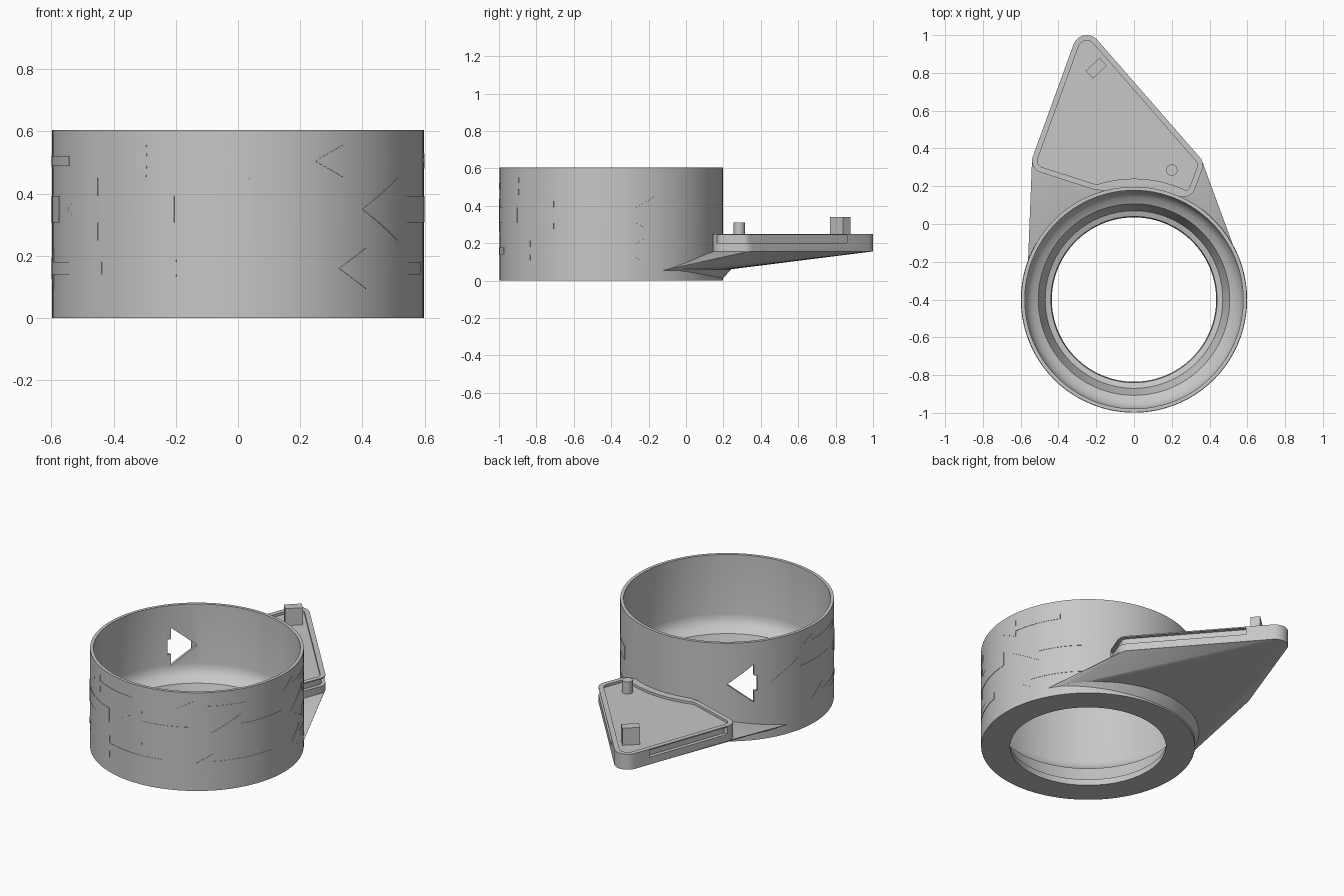
import bpy, bmesh
from math import sin, cos, pi, radians
from mathutils import Matrix, Vector

cube = bpy.data.objects.get("Cube")
if cube:
    bpy.data.objects.remove(cube, do_unlink=True)

CY = -0.4       # ring centre in y
R = 0.597       # ring outer radius
SHADE = (0.57, 0.57, 0.57, 1)

grey = bpy.data.materials.new("plain grey")
grey.use_nodes = True
grey.diffuse_color = SHADE
grey.node_tree.nodes["Principled BSDF"].inputs["Base Color"].default_value = SHADE


def finish(name, bm):
    bmesh.ops.recalc_face_normals(bm, faces=bm.faces[:])
    mesh = bpy.data.meshes.new(name)
    bm.to_mesh(mesh)
    bm.free()
    mesh.materials.append(grey)
    ob = bpy.data.objects.new(name, mesh)
    bpy.context.collection.objects.link(ob)
    return ob


def smooth(ob, angle=30):
    bpy.ops.object.select_all(action='DESELECT')
    ob.select_set(True)
    bpy.context.view_layer.objects.active = ob
    bpy.ops.object.shade_smooth_by_angle(angle=radians(angle))


def cut(ob, cutter):
    """Subtract the cutter from the object, then drop the cutter."""
    cutter.hide_render = True
    mod = ob.modifiers.new("cut", 'BOOLEAN')
    mod.operation, mod.solver, mod.object = 'DIFFERENCE', 'EXACT', cutter
    bpy.context.view_layer.objects.active = ob
    bpy.ops.object.modifier_apply(modifier=mod.name)
    bpy.data.objects.remove(cutter, do_unlink=True)


def ring_point(az, r, z):
    a = radians(az)
    return Vector((r * cos(a), CY + r * sin(a), z))


def bridge(bm, a, b):
    """Join two closed loops of equal length with quads."""
    for j in range(len(a)):
        k = (j + 1) % len(a)
        bm.faces.new((a[j], a[k], b[k], b[j]))


def lathe(name, profile, steps=128):
    bm = bmesh.new()
    loops = [[bm.verts.new(ring_point(360 * i / steps, r, z)) for r, z in profile]
             for i in range(steps)]
    for i in range(steps):
        bridge(bm, loops[i], loops[(i + 1) % steps])
    return finish(name, bm)


def hull(name, points):
    bm = bmesh.new()
    for p in points:
        bm.verts.new(p)
    res = bmesh.ops.convex_hull(bm, input=bm.verts[:])
    loose = {g for g in res["geom_interior"] + res["geom_unused"]
             if isinstance(g, bmesh.types.BMVert)}
    bmesh.ops.delete(bm, geom=list(loose), context='VERTS')
    bmesh.ops.dissolve_limit(bm, angle_limit=0.002, verts=bm.verts[:], edges=bm.edges[:])
    return finish(name, bm)


def cylinder(name, x, y, r, z0, z1, steps=128):
    bm = bmesh.new()
    bmesh.ops.create_cone(bm, cap_ends=True, segments=steps, radius1=r, radius2=r, depth=z1 - z0)
    bmesh.ops.translate(bm, verts=bm.verts[:], vec=(x, y, (z0 + z1) / 2))
    return finish(name, bm)


def box(name, centre, size, angle=0):
    bm = bmesh.new()
    bmesh.ops.create_cube(bm, size=1)
    bm.transform(Matrix.Translation(centre) @ Matrix.Rotation(angle, 4, 'Z')
                 @ Matrix.Diagonal((*size, 1)))
    return finish(name, bm)


def wrapped_arrow(name, tip, base, tail, z, head, shaft, r0, r1):
    """Solid arrow bent round the ring, pointing to a smaller azimuth."""
    bm = bmesh.new()
    sections = [(tip + (base - tip) * i / 6, 0.001 + head * i / 6) for i in range(7)]
    start = base + 0.1
    sections += [(start + (tail - start) * i / 12, shaft) for i in range(13)]
    cols = [[bm.verts.new(ring_point(az, r, z + s * h))
             for r, s in ((r0, -1), (r1, -1), (r1, 1), (r0, 1))] for az, h in sections]
    for a, b in zip(cols, cols[1:]):
        bridge(bm, a, b)
    bm.faces.new(cols[0])
    bm.faces.new(cols[-1])
    return finish(name, bm)


# Ring with a thin wall, rounded inner ledge and bottom lip, pierced by one arrow
wall = lathe("ring_wall", [(R, 0), (R, 0.605), (0.578, 0.605), (0.578, 0.24), (0.574, 0.215),
                           (0.562, 0.19), (0.54, 0.167), (0.507, 0.15), (0.47, 0.05),
                           (0.44, 0.04), (0.435, 0)])
cut(wall, wrapped_arrow("arrow_cutter", 125, 139.5, 141.5, 0.35, 0.115, 0.047, 0.55, 0.65))
smooth(wall)

# Three rows of shallow arrows: height, head, shaft, head arc, full arc, tips
rows = [("upper", 0.505, 0.05, 0.016, 9.5, 37, (168, 231, 294.6, 358)),
        ("middle", 0.35, 0.1, 0.042, 17, 46, (150, 204, 257, 312, 6)),
        ("lower", 0.16, 0.065, 0.02, 10.5, 46, (177, 240, 303, 7))]
for label, z, head, shaft, head_arc, arc, tips in rows:
    for i, tip in enumerate(tips):
        smooth(wrapped_arrow(f"{label}_arrow_{i + 1}", tip, tip + head_arc, tip + arc,
                             z, head, shaft, 0.59, R + 0.002))

# Rounded plate corners: x, y, radius
corners = [(-0.25, 0.925, 0.075), (-0.475, 0.335, 0.065), (-0.2, 0.21, 0.03),
           (0.265, 0.205, 0.06), (0.3, 0.31, 0.065)]


def outline(z, inset=0):
    return [Vector((x + (r - inset) * cos(t * pi / 12), y + (r - inset) * sin(t * pi / 12), z))
            for x, y, r in corners for t in range(24)]


def ring_cutter(r=0.588):
    return cylinder("ring_cutter", 0, CY, r, -0.1, 0.8)


# Plate with a shallow recess in the top
plate = hull("wing_plate", outline(0.155) + outline(0.25))
cut(plate, ring_cutter())
recess = hull("recess_cutter", outline(0.235, 0.029) + outline(0.3, 0.029))
cut(recess, ring_cutter(0.64))
cut(plate, recess)

# Long slots in both slanting sides, the right one running round its corner
slots = hull("slot_cutter", outline(0.2, -0.05) + outline(0.243, -0.05))
cut(slots, hull("slot_core", outline(0.1, 0.022) + outline(0.3, 0.022)))
cut(slots, box("slot_limit", (0, 1.36, 0.2), (2, 1, 1)))
cut(slots, box("slot_limit", (0, -0.335, 0.2), (2, 1, 1)))
cut(slots, box("slot_limit", (-0.9, -0.14, 0.2), (2, 1, 1)))
cut(plate, slots)
smooth(plate)

# Tapering body that joins the plate to the ring
arc = [ring_point(az, R, 0.055) for az in range(28, 163, 3)]
body = hull("wing_body", outline(0.156) + arc)
cut(body, ring_cutter())
smooth(body, 25)

# Small flare under the body, fading out towards both ends
flare_points = []
for az in range(36, 157, 4):
    swell = sin(pi * (az - 32) / 128)
    flare_points += [ring_point(az, R, 0.06 - 0.05 * swell), ring_point(az, R, 0.065),
                     ring_point(az, R + 0.045 * swell, 0.06)]
flare = hull("wing_flare", flare_points)
cut(flare, ring_cutter())
smooth(flare)

# Locating peg and block on the plate
smooth(cylinder("round_peg", 0.2, 0.285, 0.03, 0.22, 0.31, 32))
box("square_block", (-0.2, 0.825, 0.28), (0.1, 0.056, 0.12), radians(43))
